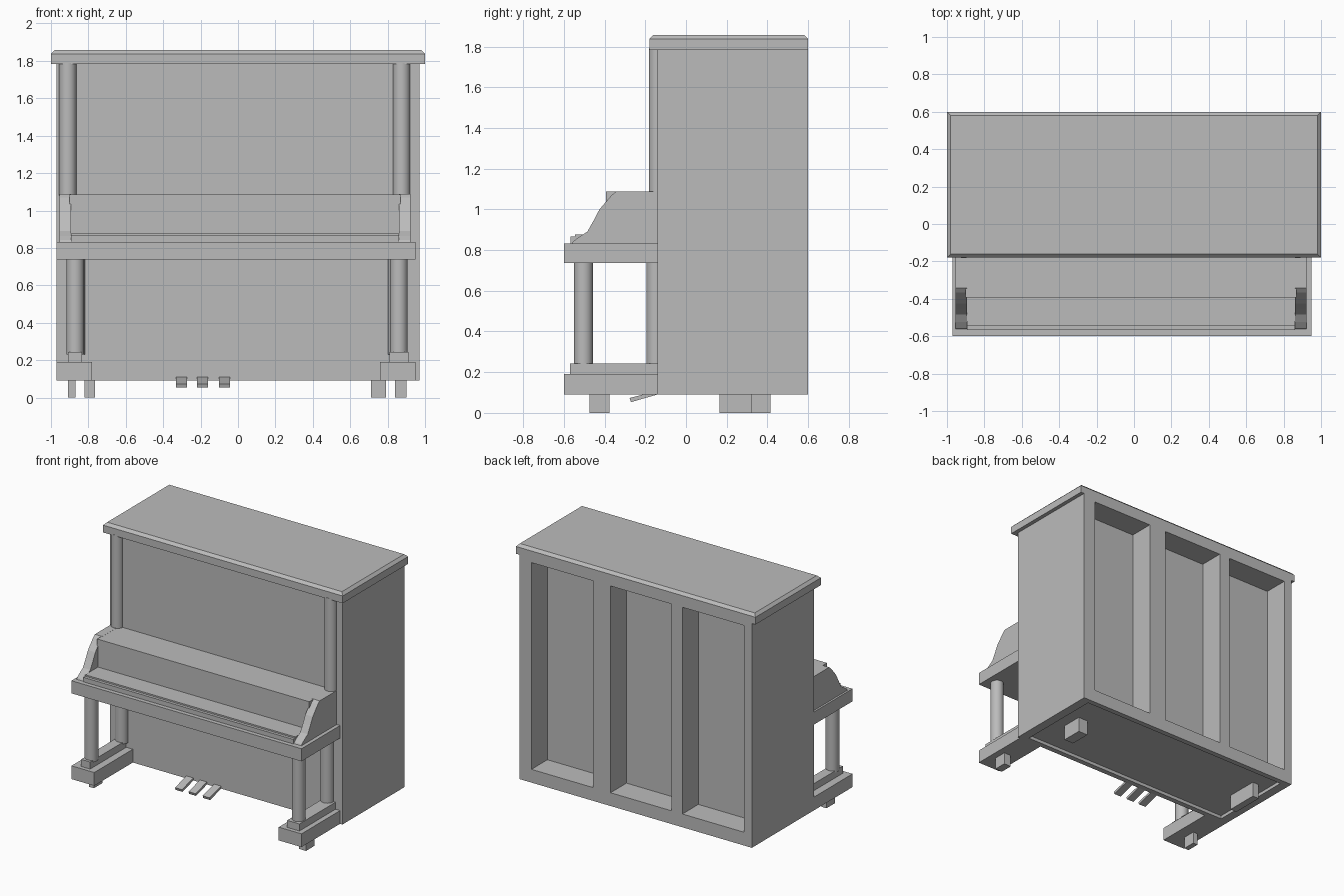
import bpy, bmesh, math
from mathutils import Matrix

cube = bpy.data.objects.get("Cube")
if cube:
    bpy.data.objects.remove(cube, do_unlink=True)

# One plain grey for the whole instrument
grey = bpy.data.materials.new("plain grey")
grey.use_nodes = True
grey.diffuse_color = (0.5, 0.5, 0.5, 1)
grey.node_tree.nodes["Principled BSDF"].inputs["Base Color"].default_value = (0.5, 0.5, 0.5, 1)


def finish(name, bm):
    bmesh.ops.recalc_face_normals(bm, faces=bm.faces)
    me = bpy.data.meshes.new(name)
    bm.to_mesh(me)
    bm.free()
    me.materials.append(grey)
    ob = bpy.data.objects.new(name, me)
    bpy.context.scene.collection.objects.link(ob)
    return ob


def box(name, x0, x1, y0, y1, z0, z1):
    bm = bmesh.new()
    m = Matrix.Translation(((x0 + x1) / 2, (y0 + y1) / 2, (z0 + z1) / 2))
    m = m @ Matrix.Diagonal((x1 - x0, y1 - y0, z1 - z0, 1))
    bmesh.ops.create_cube(bm, size=1, matrix=m)
    return finish(name, bm)


def column(name, x, y, r, z0, z1):
    bm = bmesh.new()
    bmesh.ops.create_cone(bm, cap_ends=True, segments=32, radius1=r, radius2=r,
                          depth=z1 - z0, matrix=Matrix.Translation((x, y, (z0 + z1) / 2)))
    ob = finish(name, bm)
    bpy.ops.object.select_all(action='DESELECT')
    ob.select_set(True)
    bpy.context.view_layer.objects.active = ob
    bpy.ops.object.shade_smooth_by_angle(angle=math.radians(35))
    return ob


def extrude_x(name, profile, x0, x1):
    """Extrude a (y, z) outline between two x positions."""
    bm = bmesh.new()
    face = bm.faces.new([bm.verts.new((x0, y, z)) for y, z in profile])
    new = bmesh.ops.extrude_face_region(bm, geom=[face])["geom"]
    bmesh.ops.translate(bm, vec=(x1 - x0, 0, 0),
                        verts=[v for v in new if isinstance(v, bmesh.types.BMVert)])
    return finish(name, bm)


# Case with three open bays in the back and a shallow hollow underneath
case = box("case", -0.97, 0.97, -0.14, 0.60, 0.09, 1.79)
cutters = [box("bay_cutter", x0, x1, 0.41, 0.70, 0.19, 1.75)
           for x0, x1 in ((0.355, 0.87), (-0.30, 0.21), (-0.905, -0.39))]
cutters.append(box("underside_cutter", -0.90, 0.90, -0.10, 0.56, 0.0, 0.115))
for c in cutters:
    c.hide_render = True
    mod = case.modifiers.new("cut", 'BOOLEAN')
    mod.operation = 'DIFFERENCE'
    mod.solver = 'EXACT'
    mod.object = c
    bpy.ops.object.select_all(action='DESELECT')
    case.select_set(True)
    bpy.context.view_layer.objects.active = case
    bpy.ops.object.modifier_apply(modifier=mod.name)
    bpy.data.objects.remove(c, do_unlink=True)

# Lid with chamfered top rim
bm = bmesh.new()
bmesh.ops.create_cube(bm, size=1, matrix=Matrix.Translation((0, 0.21, 1.82)) @
                      Matrix.Diagonal((2.0, 0.78, 0.075, 1)))
rim = [e for e in bm.edges if all(v.co.z > 1.82 for v in e.verts)]
bmesh.ops.bevel(bm, geom=rim, offset=0.02, segments=1, affect='EDGES')
finish("lid", bm)

# Key bed, key lips and fallboard
box("key_bed", -0.97, 0.95, -0.60, -0.13, 0.737, 0.832)
box("key_slip", -0.893, 0.86, -0.568, -0.13, 0.825, 0.866)
box("key_cover", -0.893, 0.86, -0.546, -0.13, 0.825, 0.877)
box("fallboard", -0.90, 0.87, -0.394, -0.13, 0.825, 1.087)

# Curved cheeks at both ends of the keys
cheek = [(-0.13, 0.825), (-0.565, 0.825), (-0.555, 0.842), (-0.525, 0.865), (-0.485, 0.89),
         (-0.455, 0.943), (-0.425, 1.0), (-0.395, 1.035), (-0.365, 1.07), (-0.343, 1.088),
         (-0.13, 1.088)]
for side, x0, x1 in (("right", -0.955, -0.893), ("left", 0.86, 0.922)):
    extrude_x(side + "_cheek", cheek, x0, x1)

# Upper columns under the lid
for side, x in (("right", -0.91), ("left", 0.875)):
    column(side + "_upper_column", x, -0.137, 0.046, 1.08, 1.79)

# Lower columns, plinths and feet: foot x range, plinth x range, column centres
for side, f0, f1, p0, p1, cf, cb in (
        ("right", -0.97, -0.78, -0.91, -0.835, -0.87, -0.865),
        ("left", 0.76, 0.95, 0.81, 0.912, 0.86, 0.85)):
    column(side + "_front_leg", cf, -0.504, 0.047, 0.23, 0.745)
    column(side + "_back_leg", cb, -0.147, 0.047, 0.23, 0.745)
    box(side + "_plinth", p0, p1, -0.57, -0.13, 0.18, 0.243)
    box(side + "_foot", f0, f1, -0.60, -0.13, 0.09, 0.19)

# Caster blocks
for name, x0, x1, y0, y1 in (
        ("right_front_caster", -0.91, -0.87, -0.475, -0.375),
        ("left_front_caster", 0.84, 0.90, -0.475, -0.375),
        ("right_back_caster", -0.82, -0.765, 0.165, 0.415),
        ("left_back_caster", 0.71, 0.79, 0.165, 0.325)):
    box(name, x0, x1, y0, y1, 0.0, 0.12 if y0 > 0 else 0.10)

# Three sloping pedals
pedal = [(-0.277, 0.073), (-0.27, 0.053), (-0.12, 0.096), (-0.12, 0.114)]
for i, x in enumerate((-0.303, -0.19, -0.072)):
    extrude_x("pedal_%d" % (i + 1), pedal, x - 0.029, x + 0.029)
